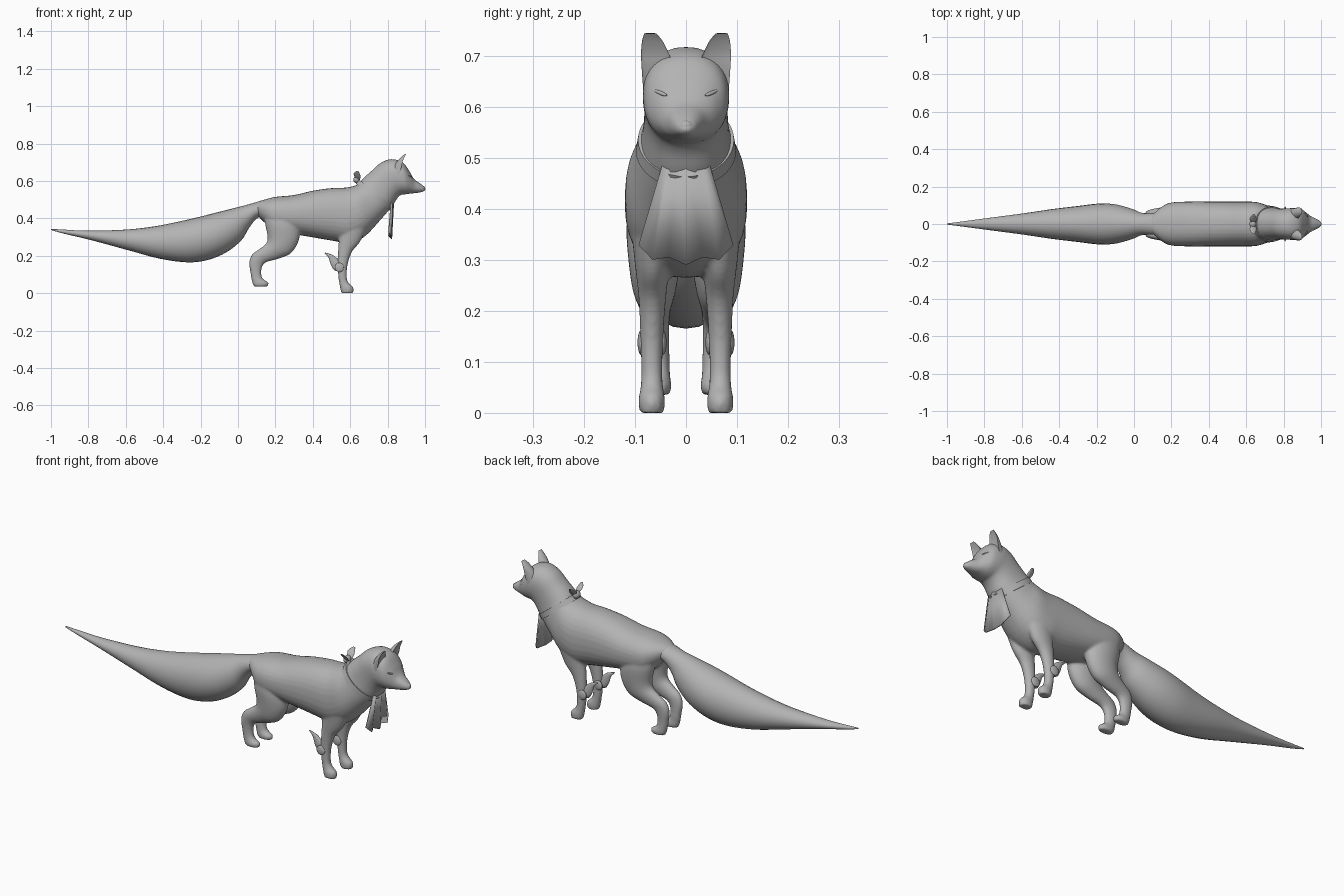
import bpy, bmesh, math
from mathutils import Vector

fur = bpy.data.materials.new("grey")
fur.diffuse_color = (0.45, 0.45, 0.45, 1)


def finish(ob, angle=50):
    ob.data.materials.clear()
    ob.data.materials.append(fur)
    bpy.ops.object.select_all(action='DESELECT')
    ob.select_set(True)
    bpy.context.view_layer.objects.active = ob
    bpy.ops.object.shade_smooth_by_angle(angle=math.radians(angle))
    return ob


def from_bmesh(name, bm):
    bmesh.ops.recalc_face_normals(bm, faces=bm.faces)
    me = bpy.data.meshes.new(name)
    bm.to_mesh(me)
    bm.free()
    ob = bpy.data.objects.new(name, me)
    bpy.context.collection.objects.link(ob)
    return ob


def spline(a, b, c, d, t):
    return tuple(0.5 * (2 * q + (r - p) * t + (2 * p - 5 * q + 4 * r - s) * t * t
                        + (3 * q - p - 3 * r + s) * t ** 3) for p, q, r, s in zip(a, b, c, d))


def loft(name, secs, side=1, sides=24, steps=4, power=1.0, cup=0.0):
    """Skin over rings. Section: (x1, z1, x2, z2, half width, y centre)."""
    secs = [tuple(s) + (0,) * (6 - len(s)) for s in secs]
    rows = []
    for i in range(len(secs) - 1):
        q = [secs[max(i - 1, 0)], secs[i], secs[i + 1], secs[min(i + 2, len(secs) - 1)]]
        rows += [spline(*q, k / steps) for k in range(steps)]
    rows.append(secs[-1])
    bm = bmesh.new()
    rings = []
    for x1, z1, x2, z2, w, y in rows:
        ring = []
        for k in range(sides):
            a = 2 * math.pi * k / sides
            c, s = (math.copysign(abs(v) ** power, v) for v in (math.cos(a), math.sin(a)))
            if c > 0:
                c *= 1 - 1.5 * cup
            ring.append(bm.verts.new(((x1 + x2) / 2 + c * (x2 - x1) / 2, side * (y + s * w),
                                      (z1 + z2) / 2 + c * (z2 - z1) / 2)))
        rings.append(ring)
    for r, t in zip(rings, rings[1:]):
        for k in range(sides):
            bm.faces.new((r[k], r[(k + 1) % sides], t[(k + 1) % sides], t[k]))
    bm.faces.new(rings[0])
    bm.faces.new(rings[-1])
    return from_bmesh(name, bm)


def ball(name, loc, scale, direction=None):
    bm = bmesh.new()
    bmesh.ops.create_uvsphere(bm, u_segments=20, v_segments=12, radius=1)
    ob = from_bmesh(name, bm)
    ob.location, ob.scale = loc, scale
    if direction:
        ob.rotation_euler = Vector(direction).to_track_quat('X', 'Z').to_euler()
    return finish(ob)


# Trunk, neck and head
body = loft("body", [
    (.09, .485, .10, .42, .045), (.14, .50, .15, .37, .09), (.20, .515, .20, .33, .115),
    (.30, .525, .32, .312, .12), (.40, .548, .42, .295, .12), (.50, .562, .52, .278, .12),
    (.58, .565, .60, .265, .12), (.63, .577, .68, .305, .117), (.65, .59, .76, .39, .10),
    (.67, .615, .825, .465, .086), (.715, .655, .85, .505, .082), (.76, .695, .87, .525, .083),
    (.82, .717, .885, .527, .085), (.88, .70, .905, .53, .08), (.915, .655, .925, .533, .062),
    (.94, .612, .95, .535, .042), (.97, .59, .97, .538, .03), (.99, .575, .99, .543, .02),
    (1.002, .563, 1.002, .55, .01)], sides=32, power=.88)

# Legs, fused with the trunk
legs = []
for side, word in ((1, "left"), (-1, "right")):
    legs.append(loft(word + "_hind_leg", [
        (.14, .42, .31, .42, .05, .06), (.145, .37, .33, .35, .055, .062),
        (.158, .30, .325, .28, .05, .062), (.15, .265, .285, .215, .042, .062),
        (.115, .237, .22, .185, .032, .06), (.075, .207, .15, .165, .025, .057),
        (.06, .165, .128, .137, .022, .055), (.066, .11, .125, .10, .021, .053),
        (.073, .07, .135, .075, .022, .053), (.08, .045, .162, .058, .025, .053),
        (.088, .034, .16, .036, .02, .053)], side))
    legs.append(loft(word + "_front_leg", [
        (.545, .40, .70, .38, .045, .066), (.54, .30, .655, .278, .034, .066),
        (.535, .23, .61, .222, .027, .066), (.532, .16, .586, .152, .023, .067),
        (.536, .09, .582, .085, .021, .067), (.542, .05, .592, .055, .022, .067),
        (.547, .022, .617, .03, .026, .067), (.553, .0, .616, .0, .024, .067)], side))
bpy.ops.object.select_all(action='DESELECT')
for ob in legs + [body]:
    ob.select_set(True)
bpy.context.view_layer.objects.active = body
bpy.ops.object.join()
mod = body.modifiers.new("fuse", 'REMESH')
mod.mode, mod.voxel_size = 'VOXEL', .0065
mod.use_smooth_shade = True
mod = body.modifiers.new("soften", 'SMOOTH')
mod.factor, mod.iterations = .5, 4
body.data.materials.append(fur)

# Brush tail
finish(loft("tail", [
    (.19, .505, .19, .41, .06), (.10, .487, .11, .405, .057), (.02, .465, .06, .35, .06),
    (-.05, .448, .02, .285, .082), (-.14, .425, -.06, .22, .105), (-.22, .405, -.16, .178, .109),
    (-.33, .38, -.27, .165, .096), (-.45, .357, -.42, .185, .08), (-.60, .34, -.58, .228, .057),
    (-.80, .334, -.79, .285, .03), (-.93, .34, -.93, .318, .012), (-1, .344, -1, .338, .003)]))

# Collar band around the neck
finish(loft("collar", [(.637 + d * .61, .595 + d * .79, .822 + d * .61, .45 + d * .79, w)
                       for d, w in ((-.012, .088), (-.012, .098), (.016, .094), (.016, .084))],
            sides=40, steps=1), 30)

# Pleated bib under the chin
bm = bmesh.new()
half = [(0, 0, .29), (.017, .033, .305), (.03, .065, .30), (.042, .092, .328)]
cols = [(-a, -b, c) for a, b, c in half[:0:-1]] + half
rows = []
for i, (yt, yb, zb) in enumerate(cols):
    fold = .009 if i % 2 else -.006
    rows.append((bm.verts.new((.832 - abs(yt) * .3, yt, .497)),
                 bm.verts.new((.812 + fold, yb, zb))))
for p, q in zip(rows, rows[1:]):
    bm.faces.new((p[0], p[1], q[1], q[0]))
bib = finish(from_bmesh("bib", bm), 10)
mod = bib.modifiers.new("cloth", 'SOLIDIFY')
mod.thickness, mod.offset = .006, 0

# Knot at the nape and nose tip
ball("collar_knot", (.635, 0, .607), (.018, .022, .02))
ball("nose", (.99, 0, .562), (.011, .014, .011))

for side, word in ((1, "left"), (-1, "right")):
    # Cupped ears
    finish(loft(word + "_ear", [
        (.81, .62, .915, .65, .028, .056), (.835, .68, .915, .675, .031, .056),
        (.853, .706, .908, .703, .027, .061), (.875, .73, .905, .727, .02, .066),
        (.892, .744, .905, .742, .012, .07)], side, cup=.75))
    # Narrow slanted eyes
    ball(word + "_eye", (.917, side * .0505, .627), (.019, .005, .004),
         (.03, -side * .03, -.013))
    # Loose ends of the knot
    finish(loft(word + "_knot_end", [
        (.63, .612, .65, .602, .006, .008), (.618, .638, .655, .625, .008, .028),
        (.634, .654, .646, .65, .003, .05)], side, sides=12))
    # Leg charms: a curling plume with a round stud on each face
    finish(loft(word + "_charm_plume", [
        (.54, .115, .565, .15, .012, .07), (.513, .125, .545, .17, .012, .07),
        (.495, .155, .525, .19, .010, .07), (.484, .19, .505, .205, .007, .07),
        (.462, .214, .466, .218, .002, .07)], side, sides=12))
    for y in (.087, .046):
        ball(word + "_charm_stud", (.542, side * y, .138), (.024, .008, .025))
